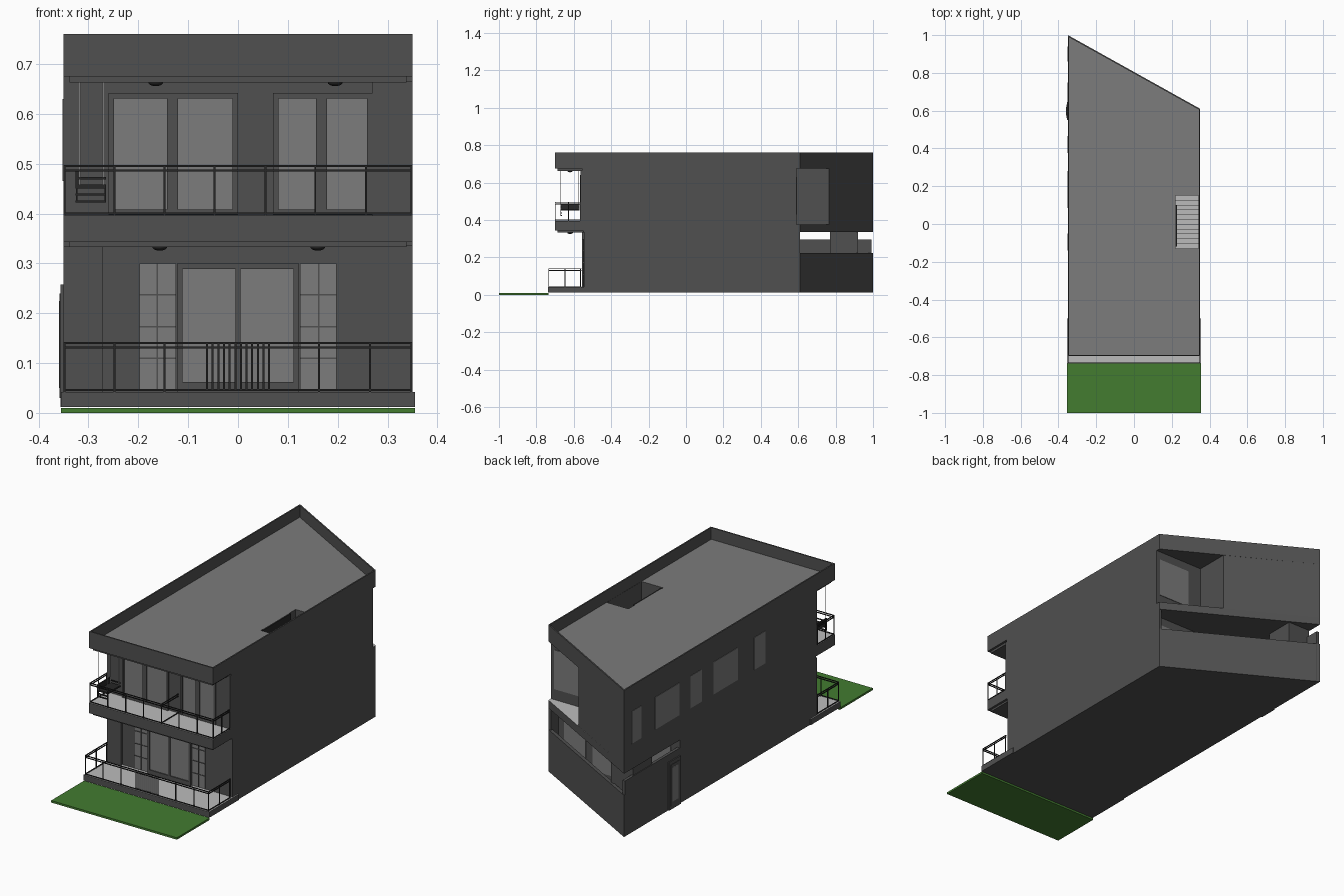
import bpy
import bmesh

cube = bpy.data.objects.get("Cube")
if cube:
    bpy.data.objects.remove(cube, do_unlink=True)


def material(name, r, g, b):
    m = bpy.data.materials.new(name)
    m.diffuse_color = (r, g, b, 1)
    m.use_nodes = True
    node = next(n for n in m.node_tree.nodes if n.type == 'BSDF_PRINCIPLED')
    node.inputs["Base Color"].default_value = (r, g, b, 1)
    return m


WALL = material("dark grey wall", .08, .08, .08)
ROOF = material("mid grey roof", .2, .2, .2)
GLASS = material("grey glass", .2, .2, .2)
FLOOR = material("light grey floor", .5, .5, .5)
METAL = material("black metal", .02, .02, .02)
GRASS = material("green lawn", .056, .2, .03)


def finish(name, bm, *mats):
    bmesh.ops.recalc_face_normals(bm, faces=bm.faces)
    mesh = bpy.data.meshes.new(name)
    bm.to_mesh(mesh)
    bm.free()
    for m in mats:
        mesh.materials.append(m)
    ob = bpy.data.objects.new(name, mesh)
    bpy.context.collection.objects.link(ob)
    return ob


def prism(name, pts, z0, z1, mat, top=None):
    """Extruded plan outline, with an optional colour on its upper face."""
    bm = bmesh.new()
    low = [bm.verts.new((x, y, z0)) for x, y in pts]
    high = [bm.verts.new((x, y, z1)) for x, y in pts]
    bm.faces.new(low)
    cap = bm.faces.new(high)
    for i in range(len(pts)):
        j = (i + 1) % len(pts)
        bm.faces.new((low[i], low[j], high[j], high[i]))
    if top:
        cap.material_index = 1
    return finish(name, bm, mat, top or mat)


def box(name, x0, x1, y0, y1, z0, z1, mat, top=None):
    return prism(name, [(x0, y0), (x1, y0), (x1, y1), (x0, y1)], z0, z1, mat, top)


def front_window(name, x0, x1, z0, z1, y, panes, w=.01):
    """Framed window facing the front, split into equal panes."""
    box(name + "_glass", x0 + w, x1 - w, y - .004, y + .004, z0 + w, z1 - w, GLASS)
    step = (x1 - x0 - w) / panes
    for i in range(panes + 1):
        x = x0 + i * step
        box(name + "_upright", x, x + w, y - .009, y, z0, z1, WALL)
    for z in (z0, z1 - w):
        box(name + "_rail", x0, x1, y - .008, y, z, z + w, WALL)


def railing(name, y0, y1, z0, z1, posts):
    """Front railing with two side returns."""
    r = .002
    for z in (z0 + .004, z1 - .011, z1 - r):
        box(name + "_front_bar", -.35, .35, y0 - r, y0 + r, z - r, z + r, METAL)
        for x in (-.348, .348):
            box(name + "_side_bar", x - r, x + r, y0, y1, z - r, z + r, METAL)
    for x in posts:
        box(name + "_post", x - r, x + r, y0 - r, y0 + r, z0, z1, METAL)
    for x in (-.348, .348):
        for y in (y0 + .5 * (y1 - y0), y1 - .004):
            box(name + "_side_post", x - r, x + r, y - r, y + r, z0, z1, METAL)


X, FRONT, SHORT, LONG = .35, -.70, .61, 1.0
NX, NY0, NY1 = .22, -.13, .15                       # stairwell limits
notch = [(X - .006, NY0), (NX, NY0), (NX, NY1), (X - .006, NY1)]

# Lawn, plinth and terrace
box("lawn", -.355, .355, -1.0, -.735, 0, .01, GRASS)
box("terrace", -.355, .355, -.738, -.5, .012, .042, WALL, FLOOR)

# Ground storey
box("ground_storey", -X, X, -.545, .55, .012, .34, WALL)
box("ground_left_pier", -X, -.272, -.555, -.54, .042, .335, WALL)

# Rear courtyard, open under the upper floor
prism("courtyard_floor", [(-X, .55), (X, .55), (X, SHORT), (-X, LONG)], .012, .03, WALL, FLOOR)
prism("courtyard_back_wall", [(X, SHORT), (-X, LONG), (-X, LONG - .02), (X, SHORT - .02)],
      .012, .225, WALL)
box("courtyard_side_wall", -X, -X + .015, .55, LONG - .008, .012, .295, WALL)
box("courtyard_short_wall", X - .015, X, .55, SHORT, .012, .34, WALL)
box("courtyard_store", -X + .004, -.22, .77, .92, .03, .336, WALL)
for i in range(4):
    x = -.3 + i * .16
    box("courtyard_window", x, x + .12, .545, .554, .05, .29, GLASS)

# Side door with frame
box("side_door_frame", -.356, -X, .55, .645, .012, .258, WALL)
box("side_door_panel", -.358, -.355, .562, .633, .03, .24, WALL)
box("side_door_glass", -.359, -.357, .575, .62, .05, .225, GLASS)

# Upper floor slab with front balcony
prism("upper_front_slab", [(-X, FRONT), (X, FRONT), (X, -.5), (-X, -.5)], .343, .396, WALL, FLOOR)
prism("upper_floor", [(-X, -.55), (X, -.55), (X, SHORT), (-X, LONG)], .335, .375, WALL, FLOOR)
for name, z in (("balcony_soffit", .333), ("roof_soffit", .663)):
    box(name, -.338, .338, FRONT + .012, -.54, z, z + .014, WALL)

# Upper storey with a recessed rear balcony and the stairwell
prism("upper_storey", [(-X, -.555), (X, -.555)] + [(X, NY0)] + notch[1:3] +
      [(X, NY1), (X, .59), (.07, .59), (.07, .765), (-X, LONG)], .37, .68, WALL)
box("stairwell_outer_wall", X - .008, X, NY0, NY1, .37, .70, WALL)
box("upper_right_pier", .27, X, -.563, -.55, .396, .665, WALL)

# Roof deck with parapet
prism("roof_deck", [(-X, FRONT), (X, FRONT), (X, NY0)] + notch[1:3] +
      [(X, NY1), (X, SHORT), (-X, LONG)], .675, .70, WALL, ROOF)
outer = [(-X, FRONT), (X, FRONT), (X, SHORT), (-X, LONG)]
inner = [(-.343, -.693), (.343, -.693), (.343, .606), (-.343, .988)]
for i in range(4):
    j = (i + 1) % 4
    prism("parapet", [outer[i], outer[j], inner[j], inner[i]], .69, .76, WALL)

# Stairs up to the roof
steps = 11
run = (NY1 - NY0) / steps
for i in range(steps):
    y = NY0 + i * run
    box("stair_step", NX, X - .008, y, y + run, .37, .41 + i * .024, WALL, FLOOR)
box("stair_handrail", NX, NX + .008, NY0 + .01, .1, .66, .70, METAL)

# Ground front door and sidelights
front_window("front_door", -.122, .122, .05, .30, -.547, 2, .011)
box("front_door_sill", -.122, .122, -.556, -.547, .042, .062, WALL)
for s in (-1, 1):
    x0, x1 = sorted((s * .124, s * .198))
    box("sidelight_glass", x0, x1, -.549, -.543, .045, .30, GLASS)
    box("sidelight_mullion", s * .162 - .0012, s * .162 + .0012, -.552, -.545, .045, .30, WALL)
    for z in (.11, .173, .237):
        box("sidelight_bar", x0, x1, -.552, -.545, z - .0015, z + .0015, WALL)

# Upper front windows
for name, x0, x1, mid in (("wide_window", -.26, 0, -.131), ("narrow_window", .07, .27, .168)):
    front_window(name, x0, x1, .397, .642, -.557, 2, .011)
    box(name + "_meeting_stile", mid - .011, mid + .011, -.567, -.557, .397, .642, WALL)

# Side windows
for y0, y1 in ((.86, .94), (.555, .75), (.375, .465), (.085, .28), (-.14, -.05)):
    box("side_window", -X - .002, -X + .004, y0, y1, .465, .63, GLASS)

# Rear balcony window
box("rear_window", .15, .33, .587, .593, .43, .63, GLASS)

# Railings
railing("upper_railing", FRONT + .004, -.56, .396, .497,
        [-.348, -.248, -.147, -.047, .055, .155, .257, .348])
railing("terrace_railing", -.734, -.56, .042, .142,
        [-.348, -.248, -.147, .163, .265, .348])
for i in range(12):
    x = -.062 + i * .0113
    box("gate_bar", x - .002, x + .002, -.736, -.732, .045, .14, METAL)
for z in (.40, .485, .495):
    box("balcony_divider_bar", .053, .057, FRONT, -.56, z - .002, z + .002, METAL)

# Hanging seat
box("swing_seat", -.326, -.265, -.67, -.57, .45, .458, METAL)
box("swing_back", -.326, -.32, -.67, -.57, .458, .485, METAL)
for y in (-.67, -.574):
    box("swing_arm", -.326, -.265, y, y + .004, .468, .473, METAL)
    for x in (-.318, -.27):
        box("swing_rope", x - .0015, x + .0015, y, y + .003, .455, .665, FLOOR)
for z in (.422, .436):
    box("swing_footrest", -.326, -.265, -.672, -.664, z, z + .004, METAL)
for x in (-.325, -.268):
    box("swing_leg", x, x + .003, -.672, -.668, .422, .455, METAL)

# Ceiling lamps
for x, z in ((-.165, .663), (.195, .663), (-.157, .333), (.16, .333)):
    bm = bmesh.new()
    bmesh.ops.create_uvsphere(bm, u_segments=16, v_segments=8, radius=.015)
    for v in bm.verts:
        v.co = (v.co.x + x, v.co.y - .62, v.co.z * .5 + z)
    for f in bm.faces:
        f.smooth = True
    finish("ceiling_lamp", bm, METAL)
